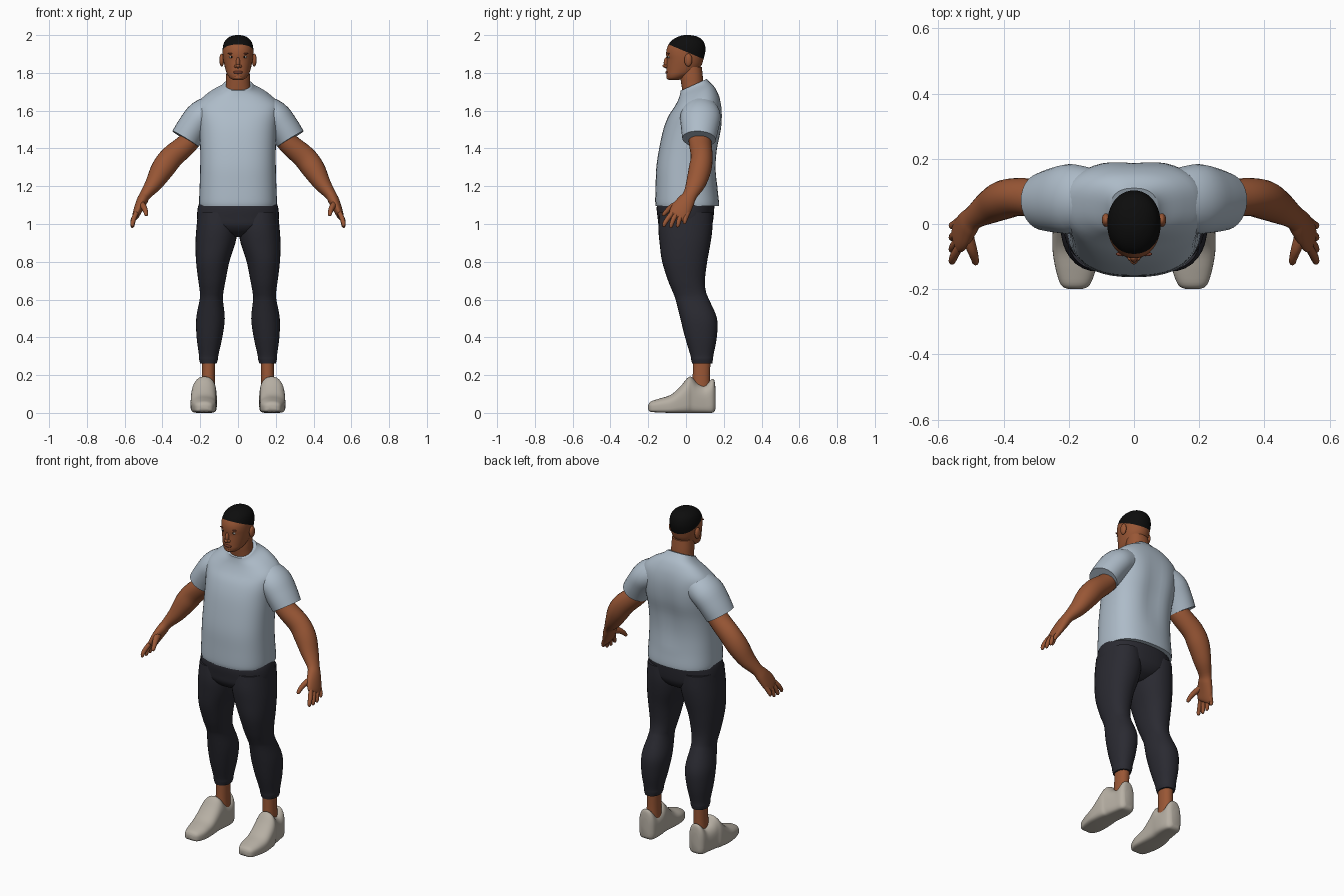
import bpy, bmesh, math
from mathutils import Vector


def material(name, rgb):
    m = bpy.data.materials.new(name)
    m.diffuse_color = (*rgb, 1)
    return m


SKIN = material("brown skin", (0.32, 0.095, 0.036))
LIP = material("dark lip", (0.17, 0.045, 0.025))
HAIR = material("black hair", (0.004, 0.004, 0.004))
SHIRT = material("pale blue cloth", (0.42, 0.50, 0.58))
PANTS = material("charcoal cloth", (0.023, 0.023, 0.031))
SHOE = material("warm grey shoe", (0.47, 0.43, 0.37))
WHITE = material("eye white", (0.6, 0.55, 0.5))


def finish(name, bm, mats, mirror=False, angle=50):
    bmesh.ops.recalc_face_normals(bm, faces=bm.faces[:])
    me = bpy.data.meshes.new(name)
    bm.to_mesh(me)
    bm.free()
    for m in mats:
        me.materials.append(m)
    ob = bpy.data.objects.new(name, me)
    bpy.context.collection.objects.link(ob)
    bpy.ops.object.select_all(action='DESELECT')
    ob.select_set(True)
    bpy.context.view_layer.objects.active = ob
    bpy.ops.object.shade_smooth_by_angle(angle=math.radians(angle))
    if mirror:
        ob.modifiers.new("mirror", 'MIRROR').use_mirror_merge = False
    return ob


def smooth_rows(rows, k):
    """Catmull-Rom interpolation of parameter rows."""
    out = []
    for i in range(len(rows) - 1):
        p0, p1, p2 = rows[max(i - 1, 0)], rows[i], rows[i + 1]
        p3 = rows[min(i + 2, len(rows) - 1)]
        for j in range(k):
            t = j / k
            out.append([0.5 * (2 * b + (c - a) * t + (2 * a - 5 * b + 4 * c - d) * t * t
                               + (3 * b - a - 3 * c + d) * t ** 3)
                        for a, b, c, d in zip(p0, p1, p2, p3)])
    return out + [list(rows[-1])]


def skin_rings(rings):
    bm = bmesh.new()
    vs = [[bm.verts.new(p) for p in r] for r in rings]
    n = len(vs[0])
    for a, b in zip(vs, vs[1:]):
        for i in range(n):
            bm.faces.new((a[i], a[(i + 1) % n], b[(i + 1) % n], b[i]))
    bm.faces.new(vs[0])
    bm.faces.new(vs[-1])
    return bm


def power(v, p):
    return math.copysign(abs(v) ** (2 / p), v)


def loft(rows, axis='Z', n=32, k=4, p=2.2, p_low=None):
    """Rows are (position, a0, a1, b0, b1, tilt): bounds of each cross-section."""
    rings = []
    for row in smooth_rows(rows, k):
        s, a0, a1, b0, b1 = row[:5]
        tilt = row[5] if len(row) > 5 else 0
        ring = []
        for i in range(n):
            t = 2 * math.pi * i / n
            q = p_low if p_low and math.sin(t) < 0 else p
            a = (a0 + a1) / 2 + (a1 - a0) / 2 * power(math.cos(t), q)
            db = (b1 - b0) / 2 * power(math.sin(t), q)
            b = (b0 + b1) / 2 + db
            ring.append((a, b, s + tilt * db) if axis == 'Z' else (a, s, b))
        rings.append(ring)
    return skin_rings(rings)


def tube(rows, n=20, k=4):
    """Rows are (x, y, z, thickness radius, depth radius) along a path."""
    rows = smooth_rows(rows, k)
    pts = [Vector(r[:3]) for r in rows]
    rings = []
    for i, r in enumerate(rows):
        t = (pts[min(i + 1, len(pts) - 1)] - pts[max(i - 1, 0)]).normalized()
        v = Vector((0, 1, 0))
        v = (v - t * v.dot(t)).normalized()
        u = t.cross(v)
        rings.append([pts[i] + u * r[3] * math.cos(w) + v * r[4] * math.sin(w)
                      for w in (2 * math.pi * j / n for j in range(n))])
    return skin_rings(rings)


def ball(name, loc, size, mat, mirror=False):
    bm = bmesh.new()
    bmesh.ops.create_uvsphere(bm, u_segments=20, v_segments=12, radius=1)
    for v in bm.verts:
        v.co = Vector(loc) + Vector(a * b for a, b in zip(v.co, size))
    return finish(name, bm, [mat], mirror)


def sym(rows):
    return [(r[0], -r[1], r[1], *r[2:]) for r in rows]


# Shirt body, with a shallow groove along the spine
bm = loft(sym([(1.095, .204, -.16, .174, 0), (1.12, .206, -.163, .174, 0),
               (1.2, .203, -.161, .166, 0), (1.3, .2, -.157, .163, 0),
               (1.4, .2, -.142, .172, 0), (1.5, .205, -.12, .192, 0),
               (1.58, .213, -.092, .195, .05), (1.64, .212, -.06, .182, .15),
               (1.69, .155, -.04, .155, .3), (1.72, .095, -.031, .125, .4),
               (1.737, .074, -.028, .11, .45)]), n=48, p=2.5)
for v in bm.verts:
    if v.co.y > .08 and 1.2 < v.co.z < 1.68:
        v.co.y -= .014 * math.exp(-(v.co.x / .06) ** 2) * math.sin((v.co.z - 1.2) / .48 * math.pi)
finish("shirt_body", bm, [SHIRT])

# Sleeves
finish("sleeve", tube([(.12, .08, 1.6, .085, .09), (.19, .077, 1.57, .086, .107),
                       (.24, .073, 1.51, .083, .1), (.278, .069, 1.45, .081, .089)], 28),
       [SHIRT], True)

# Arms down to the palm
finish("arm", tube([(.22, .072, 1.5, .055, .06), (.265, .075, 1.43, .056, .06),
                    (.35, .083, 1.355, .062, .058), (.4, .074, 1.29, .061, .06),
                    (.445, .052, 1.215, .046, .052), (.49, .022, 1.155, .03, .038),
                    (.508, .002, 1.122, .029, .045), (.527, -.025, 1.08, .024, .054),
                    (.541, -.043, 1.045, .018, .05), (.545, -.05, 1.034, .009, .04)], 24),
       [SKIN], True)

# Fingers and thumb
for i, name in enumerate(("index_finger", "middle_finger", "ring_finger", "little_finger")):
    y0, y1 = -.078 + .026 * i, -.113 + .036 * i
    tip = (.985, .98, .983, 1.0)[i]
    finish(name, tube([(.535, y0 + .01, 1.065, .012, .014), (.551, (y0 + y1) / 2, 1.03, .013, .013),
                       (.558, y1, tip + .018, .011, .011), (.558, y1 - .003, tip + .004, .008, .008),
                       (.557, y1 - .003, tip, .003, .003)], 12, 3), [SKIN], True)
finish("thumb", tube([(.515, -.02, 1.11, .018, .022), (.5, -.07, 1.092, .016, .018),
                      (.49, -.1, 1.07, .013, .013), (.486, -.118, 1.05, .01, .01),
                      (.485, -.123, 1.044, .004, .004)], 12, 3), [SKIN], True)

# Trousers: hips and legs
finish("trouser_hips", loft(sym([(1.13, .195, -.14, .15), (1.09, .212, -.155, .15),
                                 (1.03, .216, -.15, .145), (.99, .2, -.143, .136),
                                 (.955, .13, -.115, .11), (.93, .05, -.06, .06)]), n=40, p=2.3),
       [PANTS])
finish("trouser_leg", loft([(1.06, .01, .212, -.14, .14), (.98, .002, .22, -.146, .14),
                            (.9, .014, .225, -.14, .13), (.8, .046, .222, -.126, .112),
                            (.7, .066, .21, -.095, .1), (.64, .077, .202, -.07, .106),
                            (.6, .08, .203, -.055, .122), (.5, .07, .221, -.03, .164),
                            (.4, .083, .219, -.005, .163), (.31, .103, .207, .022, .146),
                            (.285, .106, .206, .027, .143), (.262, .113, .2, .032, .139)]),
       [PANTS], True)

# Ankles and shoes
finish("ankle", loft([(.1, .12, .195, .03, .13), (.18, .122, .192, .035, .127),
                      (.29, .12, .19, .037, .13)], n=24), [SKIN], True)
finish("shoe", loft([(-.2, .16, .2, .018, .042), (-.187, .136, .224, .006, .06),
                     (-.14, .118, .24, .002, .076), (-.08, .115, .25, 0, .096),
                     (-.03, .115, .25, 0, .14), (.008, .115, .246, 0, .185),
                     (.03, .114, .237, 0, .19), (.06, .112, .23, 0, .158),
                     (.1, .112, .222, 0, .146), (.135, .118, .216, 0, .178),
                     (.15, .13, .205, .008, .172), (.156, .142, .194, .02, .13)],
                    'Y', p=2.3, p_low=5), [SHOE], True)

# Neck
finish("neck", loft(sym([(1.68, .07, -.015, .1), (1.74, .064, -.025, .092),
                         (1.78, .063, -.03, .089), (1.83, .06, -.03, .084)]), n=28), [SKIN])

# Head, cut along a sloped hairline so the cap of hair gets its own colour
bm = loft(sym([(1.762, .024, -.092, -.04), (1.772, .042, -.1, -.01), (1.79, .056, -.104, .03),
               (1.81, .064, -.104, .06), (1.84, .072, -.103, .082), (1.87, .078, -.102, .092),
               (1.9, .081, -.105, .1), (1.93, .081, -.101, .103), (1.96, .074, -.086, .096),
               (1.98, .06, -.064, .08), (1.994, .038, -.035, .055), (2.0, .012, -.008, .02)]),
          n=40, p=2.1)
hair_point, hair_up = Vector((0, -.09, 1.95)), Vector((0, .42, 1)).normalized()
bmesh.ops.bisect_plane(bm, geom=bm.verts[:] + bm.edges[:] + bm.faces[:],
                       plane_co=hair_point, plane_no=hair_up)
for f in bm.faces:
    f.material_index = int((f.calc_center_median() - hair_point).dot(hair_up) > 0)
finish("head_and_hair", bm, [SKIN, HAIR])

# Face details
ball("ear", (.086, .012, 1.868), (.013, .021, .034), SKIN, True)
ball("nose_bridge", (0, -.104, 1.853), (.011, .014, .03), SKIN)
ball("nose_tip", (0, -.111, 1.837), (.012, .013, .01), SKIN)
ball("nostril", (.012, -.104, 1.835), (.008, .009, .008), SKIN, True)
ball("lips", (0, -.099, 1.803), (.025, .01, .009), LIP)
ball("chin", (0, -.09, 1.776), (.025, .014, .012), SKIN)
ball("eye", (.034, -.09, 1.884), (.013, .007, .006), WHITE, True)
ball("iris", (.034, -.094, 1.884), (.005, .005, .0055), HAIR, True)
ball("eyebrow", (.036, -.092, 1.902), (.02, .007, .004), LIP, True)
